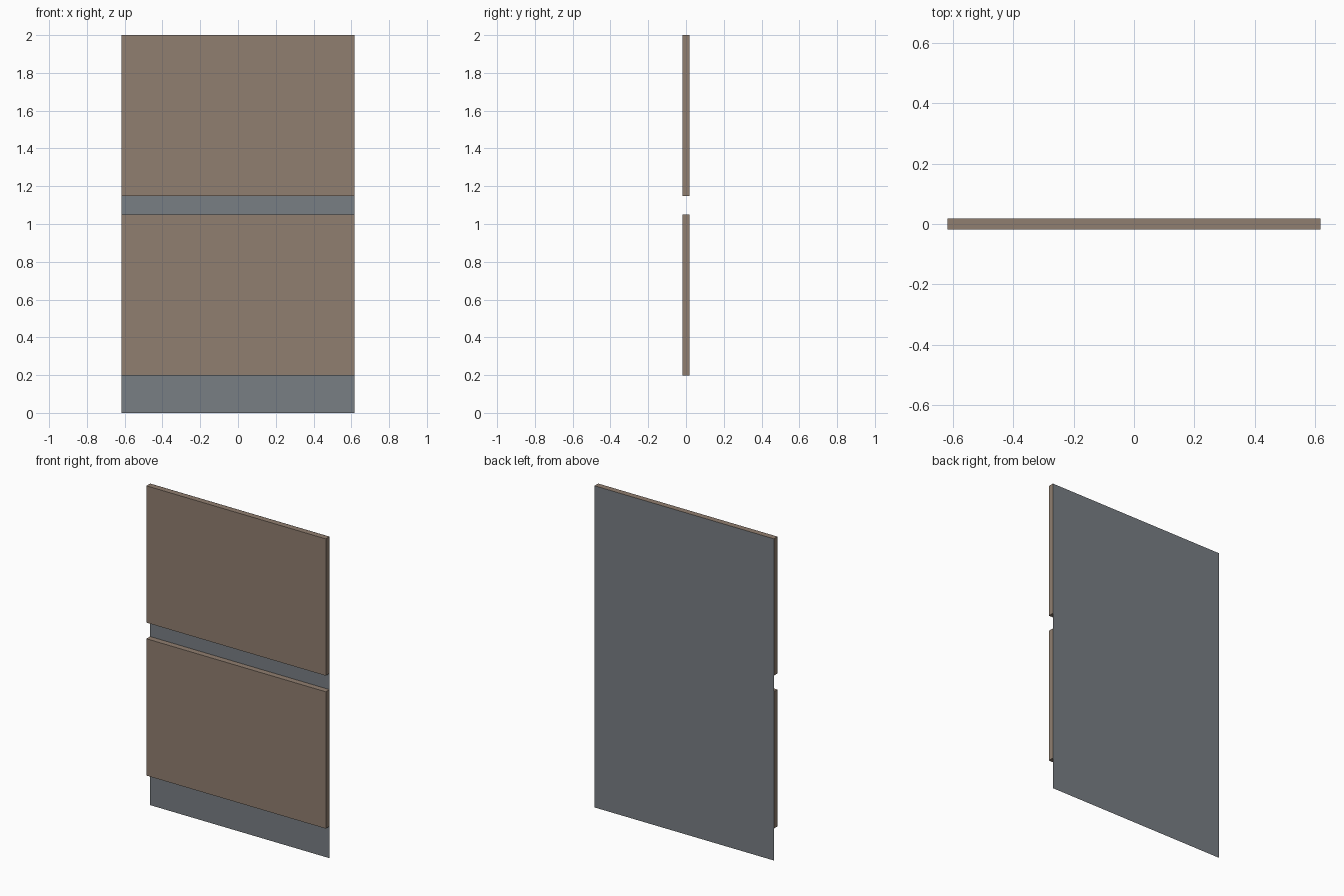
import bpy, bmesh
from mathutils import Matrix

if "Cube" in bpy.data.objects:
    bpy.data.objects.remove(bpy.data.objects["Cube"])

HALF_W, FRONT, BACK = 0.617, -0.0185, 0.0185


def material(name, rgb):
    m = bpy.data.materials.new(name)
    m.diffuse_color = (*rgb, 1)
    m.use_nodes = True
    m.node_tree.nodes["Principled BSDF"].inputs["Base Color"].default_value = m.diffuse_color
    return m


def add_object(name, bm, mat):
    mesh = bpy.data.meshes.new(name)
    bm.to_mesh(mesh)
    bm.free()
    mesh.materials.append(mat)
    obj = bpy.data.objects.new(name, mesh)
    bpy.context.collection.objects.link(obj)


def board(name, z0, z1, mat):
    y1 = BACK - 0.001  # sits just in front of the backing sheet
    bm = bmesh.new()
    bmesh.ops.create_cube(bm, size=1, matrix=(
        Matrix.Translation((0, (FRONT + y1) / 2, (z0 + z1) / 2))
        @ Matrix.Diagonal((2 * HALF_W, y1 - FRONT, z1 - z0, 1))))
    add_object(name, bm, mat)


wood = material("brown_wood", (0.28, 0.21, 0.16))
grey = material("slate_grey", (0.19, 0.21, 0.23))

# Two thick front boards
board("lower_board", 0.198, 1.049, wood)
board("upper_board", 1.149, 2.0, wood)

# Thin full-height backing sheet
bm = bmesh.new()
bm.faces.new([bm.verts.new((x, BACK, z)) for x, z in
              ((HALF_W, 0), (-HALF_W, 0), (-HALF_W, 2), (HALF_W, 2))])
add_object("backing_sheet", bm, grey)
